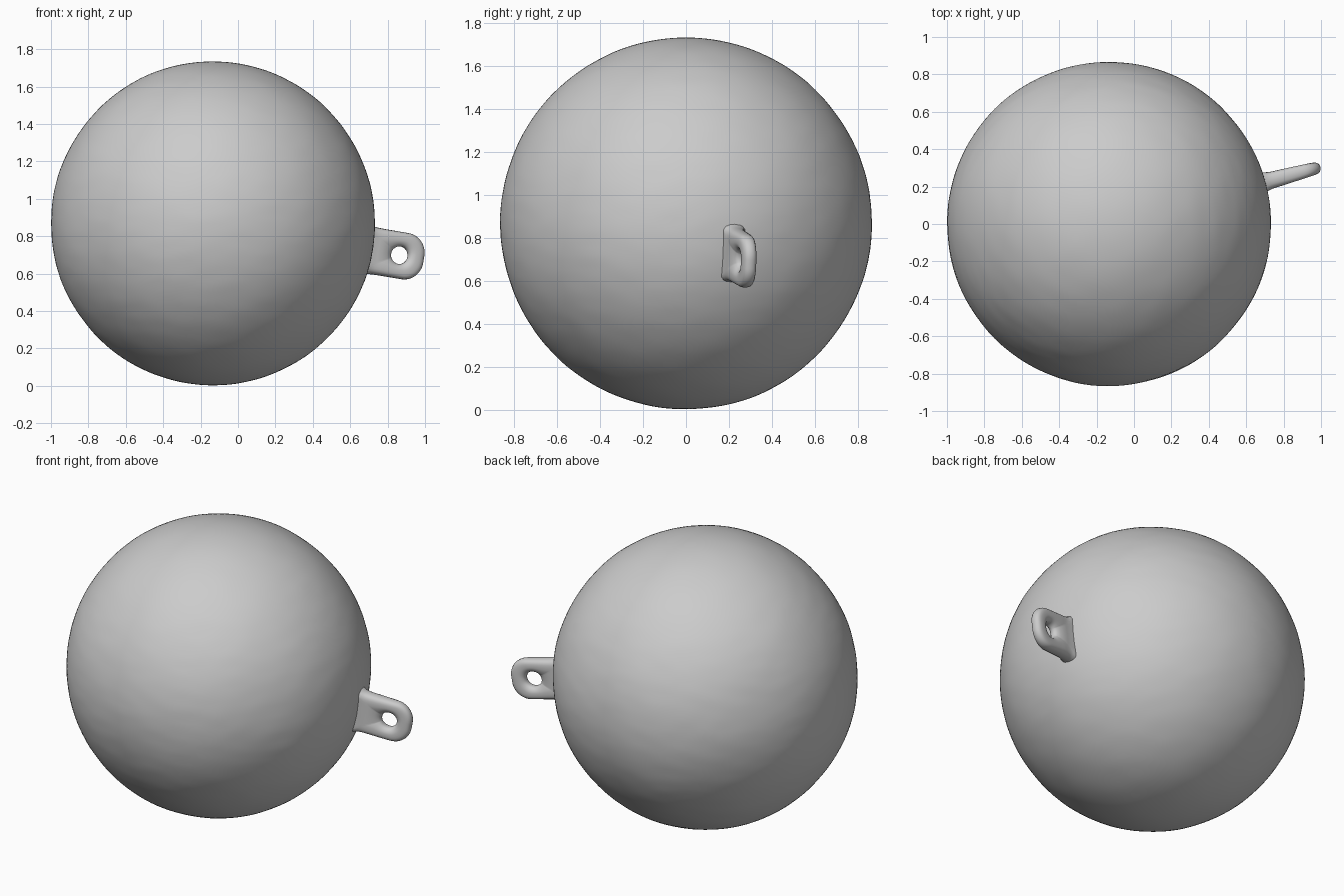
import bpy, bmesh
from math import sin, cos, pi, atan2, exp
from mathutils import Vector, noise

if "Cube" in bpy.data.objects:
    bpy.data.objects.remove(bpy.data.objects["Cube"])

CENTRE = Vector((-0.134, 0, 0.868))
RADIUS = 0.866


def finish(bm, name):
    bmesh.ops.recalc_face_normals(bm, faces=bm.faces)
    mesh = bpy.data.meshes.new(name)
    bm.to_mesh(mesh)
    bm.free()
    obj = bpy.data.objects.new(name, mesh)
    bpy.context.collection.objects.link(obj)
    for p in mesh.polygons:
        p.use_smooth = True
    return obj


# Heavy ball with a faintly uneven cast surface
bm = bmesh.new()
bmesh.ops.create_icosphere(bm, subdivisions=6, radius=1)
for v in bm.verts:
    d = v.co.normalized()
    bump = 0.003 * noise.noise(d * 2.5) + 0.0012 * noise.noise(Vector((d.x * 6, d.y * 6, d.z * 14)))
    v.co = CENTRE + d * (RADIUS + bump)
finish(bm, "ball")

# Lug axes: out from the ball, up along the plate, and across its thickness
out = Vector((0.953, 0.257, -0.162)).normalized()
across = out.cross(Vector((0, 0, 1))).normalized()
up = across.cross(out).normalized()
HOLE_D, HOLE_R = 1.046, 0.047
BASE_D, TIP_D, HALF_H, CORNER = 0.80, 1.182, 0.125, 0.105

# Plate outline (distance out, height): rounded tip, straight sides, buried base
half = [(BASE_D, HALF_H * k / 6) for k in range(1, 6)]
half += [(BASE_D + (TIP_D - CORNER - BASE_D) * k / 14, HALF_H) for k in range(14)]
half += [(TIP_D - CORNER + CORNER * sin(a), HALF_H - CORNER + CORNER * cos(a))
         for a in (pi / 2 * k / 12 for k in range(13))]
outline = [(BASE_D, 0)] + half + [(TIP_D, 0)] + [(d, -h) for d, h in reversed(half)]

# Cross-section from hole to rim (blend, thickness factor), front then back
front = [(0.0, 0.0), (0.01, 0.3), (0.06, 0.58), (0.16, 0.8), (0.30, 0.95), (0.42, 1.0),
         (0.55, 1.0), (0.68, 0.98), (0.80, 0.90), (0.90, 0.74), (0.97, 0.45), (1.0, 0.0)]
section = front + [(t, -s) for t, s in reversed(front[1:-1])]

# Mounting lug with a countersunk eye, flaring where it meets the ball
bm = bmesh.new()
rings = []
for d, h in outline:
    a = atan2(h, d - HOLE_D)
    hx, hy = HOLE_D + HOLE_R * cos(a), HOLE_R * sin(a)
    ring = []
    for t, s in section:
        pd, ph = hx + (d - hx) * t, hy + (h - hy) * t
        flare = exp(-max(pd - 0.85, 0) / 0.022)
        thick = 0.043 - 0.05 * max(pd - 0.95, 0) + 0.018 * flare
        ph *= 1 + 0.13 * flare
        ring.append(bm.verts.new(CENTRE + out * pd + up * ph + across * (thick * s)))
    rings.append(ring)
n, m = len(rings), len(section)
for i in range(n):
    p, q = rings[i], rings[(i + 1) % n]
    for j in range(m):
        k = (j + 1) % m
        bm.faces.new((p[j], p[k], q[k], q[j]))
finish(bm, "mounting_lug")
